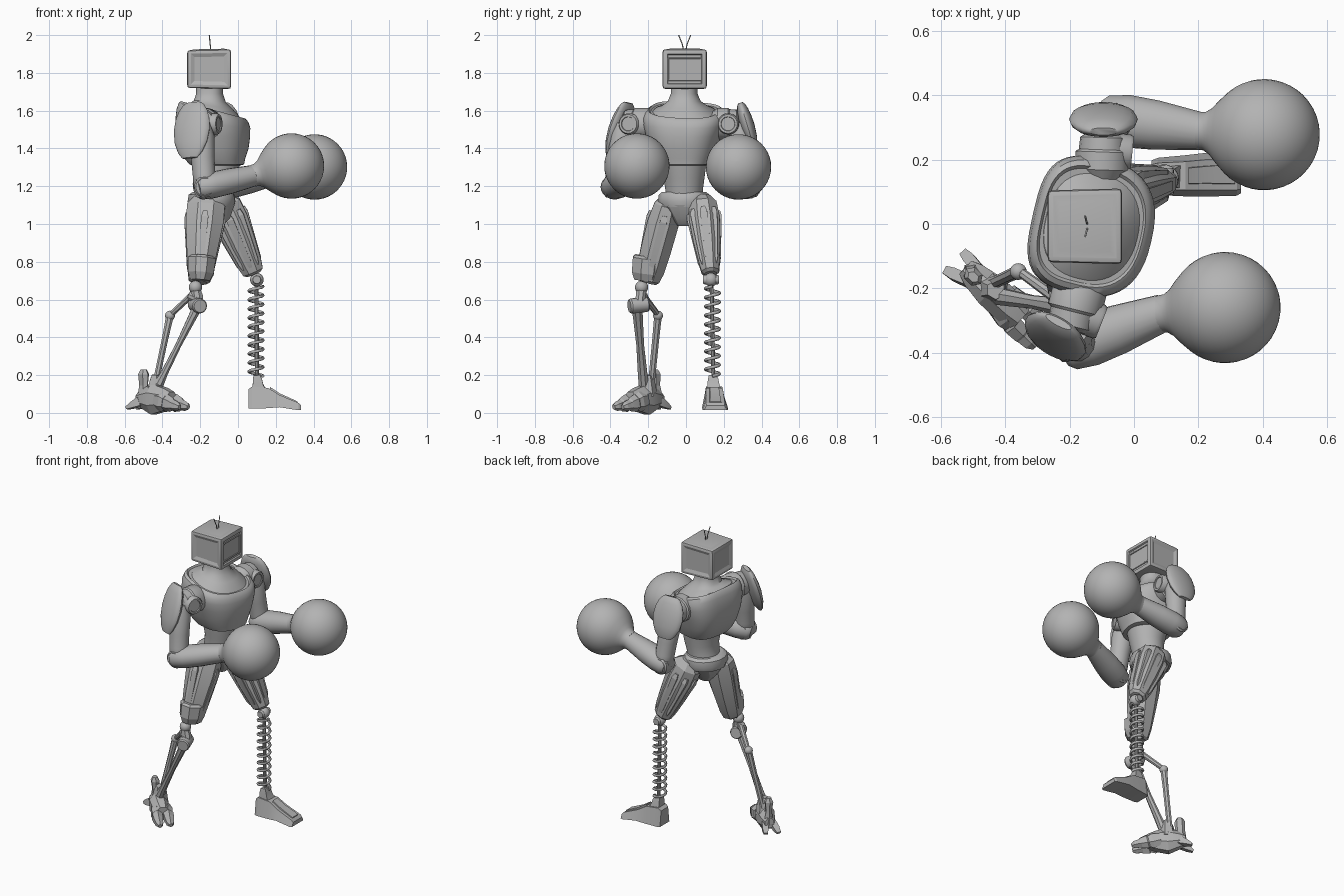
import bpy, bmesh, math
from mathutils import Vector as V

cube = bpy.data.objects.get("Cube")
if cube:
    bpy.data.objects.remove(cube, do_unlink=True)

grey = bpy.data.materials.new("plain_grey")
grey.use_nodes = True
COLOR = (0.45, 0.45, 0.45, 1)
grey.diffuse_color = COLOR
grey.node_tree.nodes["Principled BSDF"].inputs["Base Color"].default_value = COLOR
X, Y, Z = V((1, 0, 0)), V((0, 1, 0)), V((0, 0, 1))


def finish(name, bm, angle=35):
    bmesh.ops.recalc_face_normals(bm, faces=bm.faces)
    me = bpy.data.meshes.new(name)
    bm.to_mesh(me)
    bm.free()
    me.shade_smooth()
    me.set_sharp_from_angle(angle=math.radians(angle))
    me.materials.append(grey)
    ob = bpy.data.objects.new(name, me)
    bpy.context.collection.objects.link(ob)
    return ob


def skin(name, rings, angle=35):
    """Join rings of points into a capped surface."""
    bm = bmesh.new()
    vs = [[bm.verts.new(p) for p in r] for r in rings]
    n = len(rings[0])
    for a, b in zip(vs, vs[1:]):
        for i in range(n):
            bm.faces.new((a[i], a[(i + 1) % n], b[(i + 1) % n], b[i]))
    bm.faces.new(vs[0])
    bm.faces.new(vs[-1])
    return finish(name, bm, angle)


def ring(c, u, v, ru, rv, n, turn=0.0):
    angles = [2 * math.pi * (i + turn) / n for i in range(n)]
    return [c + u * (ru * math.cos(a)) + v * (rv * math.sin(a)) for a in angles]


def limb(name, a, b, profile, n=8, w=X, angle=35):
    """Loft from a to b; profile holds (fraction, radius along w, other radius)."""
    a, b = V(a), V(b)
    d = (b - a).normalized()
    v = d.cross(w).normalized()
    u = v.cross(d)
    turn = 0.5 if n <= 8 else 0
    return skin(name, [ring(a + (b - a) * t, u, v, r, s, n, turn) for t, r, s in profile], angle)


def rod(name, a, b, r, n=16, w=X):
    return limb(name, a, b, [(0, r * .85, r * .85), (.08, r, r), (.92, r, r), (1, r * .85, r * .85)], n, w)


def tube(name, pts, r, n=6):
    pts = [V(p) for p in pts]
    rings = []
    for i, p in enumerate(pts):
        d = (pts[min(i + 1, len(pts) - 1)] - pts[max(i - 1, 0)]).normalized()
        u = d.cross(V((.3, .2, 1))).normalized()
        rings.append(ring(p, u, d.cross(u), r, r, n))
    return skin(name, rings, 60)


def ball(name, c, r):
    bm = bmesh.new()
    bmesh.ops.create_uvsphere(bm, u_segments=24, v_segments=14, radius=r)
    bmesh.ops.translate(bm, verts=bm.verts, vec=c)
    return finish(name, bm)


# Torso: horizontal rings turned with the shoulders, squarer at the back
fwd, side = V((.97, -.22, 0)), V((.22, .97, 0))


def body(name, rows, n=48, angle=35, square=1.0):
    rings = []
    for z, cx, f, s, tilt in rows:
        pts = []
        for i in range(n):
            a = 2 * math.pi * i / n
            c, q = math.cos(a), math.sin(a)
            k = square if c < 0 else (1 + square) / 2
            p = V((cx, -.01, z)) + fwd * math.copysign(f * abs(c) ** k, c) + side * math.copysign(s * abs(q) ** k, q)
            pts.append(p + Z * (tilt * (p.x - cx)))
        rings.append(pts)
    return skin(name, rings, angle)


body("waist", [(1.12, -.13, .10, .10, 0), (1.18, -.12, .098, .10, 0), (1.24, -.11, .105, .108, 0),
               (1.33, -.11, .125, .12, 0)])
body("chest", [(1.31, -.11, .12, .12, 0), (1.315, -.11, .14, .14, 0), (1.345, -.12, .155, .158, 0),
               (1.40, -.125, .178, .178, 0), (1.47, -.13, .19, .2, -.05), (1.53, -.13, .19, .215, -.12),
               (1.57, -.13, .183, .215, -.2), (1.595, -.13, .172, .203, -.25), (1.604, -.13, .162, .186, -.27),
               (1.594, -.13, .155, .177, -.27)], square=.62)
body("neck_base", [(1.58, -.13, .156, .18, -.27), (1.602, -.135, .142, .16, -.24), (1.625, -.14, .11, .118, -.14),
                   (1.65, -.148, .083, .086, -.06), (1.69, -.15, .07, .07, 0), (1.73, -.15, .07, .07, 0)], square=.8)
body("belt", [(1.09, -.14, .12, .13, 0), (1.12, -.14, .128, .143, 0), (1.155, -.14, .122, .138, 0),
              (1.17, -.135, .105, .12, 0)], 16)
body("pelvis", [(.99, -.13, .05, .035, 0), (1.03, -.13, .09, .06, 0), (1.10, -.135, .12, .125, 0)], 12, 25)

# Boxy head: shallow panels around, a framed screen on the face
bm = bmesh.new()
bmesh.ops.create_cube(bm, size=1)
for v in bm.verts:
    k = 1 if v.co.x > 0 else .95
    v.co = V((v.co.x * .232 - .153, v.co.y * .235 * k - .007, v.co.z * .21 * k + 1.82))
bmesh.ops.bevel(bm, geom=bm.edges[:], offset=.016, segments=2, profile=.6, affect='EDGES')
bm.normal_update()
for f in [f for f in bm.faces if f.calc_area() > .02 and f.normal.z > -.5]:
    if f.normal.x > .5:
        bmesh.ops.inset_region(bm, faces=[f], thickness=.014, depth=0)
        bmesh.ops.inset_region(bm, faces=[f], thickness=.006, depth=-.008)
    else:
        bmesh.ops.inset_region(bm, faces=[f], thickness=.004, depth=0)
        bmesh.ops.inset_region(bm, faces=[f], thickness=.026, depth=.004 if f.normal.z > .5 else -.008)
finish("head", bm, 20)


def plate(name, lo, hi):
    bm = bmesh.new()
    bmesh.ops.create_cube(bm, size=1)
    lo, hi = V(lo), V(hi)
    for v in bm.verts:
        v.co = (lo + hi) / 2 + v.co * (hi - lo)
    bmesh.ops.bevel(bm, geom=bm.edges[:], offset=.002, segments=1, affect='EDGES')
    return finish(name, bm, 25)


for z in (1.762, 1.878):
    plate("screen_rail", (-.052, -.097, z - .004), (-.04, .083, z + .004))
for y in (-.094, .08):
    plate("screen_post", (-.052, y - .004, 1.76), (-.04, y + .004, 1.88))
for s in (-1, 1):
    tube("antenna", [(-.145, -.007 + s * .005, 1.91), (-.147, -.007 + s * .012, 1.95),
                     (-.152, -.007 + s * .032, 2.0)], .003)


# Arms, each with shoulder, shield pad, upper arm, forearm and glove
def arm(tag, root, shoulder, elbow, wrist, glove, face, pad_top, pad_low, pad_w):
    root, shoulder, elbow, wrist, glove, face = map(V, (root, shoulder, elbow, wrist, glove, face))
    limb(tag + "_shoulder", root, shoulder,
         [(0, .06, .065), (.2, .085, .085), (.6, .085, .085), (.65, .075, .078), (.92, .072, .075), (1, .055, .055)], 16)
    hub = shoulder.lerp(root, .35)
    limb(tag + "_shoulder_disc", hub, hub + face.normalized() * .092,
         [(0, .056, .056), (.9, .056, .056), (1, .05, .05), (1, .038, .038), (.94, .036, .036)], 24, Z)
    limb(tag + "_upper_arm", shoulder, elbow,
         [(0, .055, .055), (.2, .07, .065), (.55, .062, .06), (.8, .06, .058), (1, .06, .06), (1.08, .04, .045)], 14)
    rod(tag + "_elbow_pin", elbow + Y * -.055, elbow + Y * .055, .057)
    limb(tag + "_forearm", elbow, wrist,
         [(-.17, .055, .05), (-.1, .072, .063), (.15, .082, .07), (.5, .077, .068), (1.05, .058, .056)], 20, Y)
    axis = glove - wrist
    length, r = axis.length, .173
    prof = [(0, .045), (0, .058), (.1, .06), (.2, .074), (.3, .098)]
    for i in range(17):
        a = math.radians(48 + 131.5 * i / 16)
        prof.append((1 - r * math.cos(a) / length, r * math.sin(a)))
    limb(tag + "_glove", wrist, glove, [(t, q, q) for t, q in prof], 40, Y)
    limb(tag + "_shoulder_pad", pad_top, pad_low,
         [(0, .045, .012), (.05, .065, .022), (.15, .085, .03), (.3, .101, .036), (.5, .107, .038),
          (.72, .097, .033), (.9, .072, .023), (1, .045, .01)], 20, pad_w, 40)


arm("right", (-.16, -.17, 1.53), (-.2, -.33, 1.53), (-.175, -.375, 1.197), (.08, -.28, 1.255), (.283, -.26, 1.307),
    (.9, -.35, 0), (-.235, -.305, 1.642), (-.255, -.398, 1.35), V((.87, -.5, 0)))
arm("left", (-.1, .14, 1.53), (-.095, .28, 1.53), (-.06, .325, 1.2), (.2, .29, 1.265), (.405, .278, 1.302),
    (1, -.1, 0), (-.095, .288, 1.642), (-.095, .365, 1.39), X)


# Thighs: faceted armour, the left one with raised strips
def thigh(tag, hip, knee, prof, strips):
    hip, knee = V(hip), V(knee)
    limb(tag + "_thigh", hip, knee, prof, 8, X, 15)
    d = (knee - hip).normalized()
    v = d.cross(X).normalized()
    u = v.cross(d)
    for i in strips:
        a = math.pi * i / 4
        off = [u * (p[1] * .87 * math.cos(a)) + v * (p[2] * .87 * math.sin(a)) for p in (prof[2], prof[-2])]
        limb(tag + "_thigh_strip", hip.lerp(knee, .2) + off[0], hip.lerp(knee, .9) + off[1],
             [(0, .015, .015), (.1, .027, .027), (.9, .021, .021), (1, .012, .012)], 4, X, 15)


thigh("right", (-.165, -.085, 1.14), (-.205, -.205, .69),
      [(0, .07, .05), (.1, .108, .078), (.3, .108, .09), (.6, .09, .087), (.85, .074, .08), (.97, .062, .066),
       (1, .045, .05)], (0, 2, 4))
limb("right_knee_guard", (-.19, -.195, .83), (-.2, -.21, .7),
     [(0, .06, .08), (.1, .08, .092), (.7, .074, .088), (1, .055, .07)], 8, X, 15)
thigh("left", (-.09, .085, 1.14), (.085, .13, .735),
      [(0, .05, .05), (.1, .095, .08), (.3, .1, .088), (.6, .087, .077), (.85, .072, .06), (.97, .06, .05),
       (1, .042, .035)], range(8))

# Left lower leg: knee, coil spring and wedge foot
ball("left_knee", (.1, .132, .705), .036)
rod("left_knee_pin", (.1, .09, .705), (.1, .175, .705), .024)
rod("left_spring_rod", (.098, .135, .7), (.1, .145, .18), .011, 10)
turns, steps = 10, 18
tube("left_spring", [(.095 + .037 * math.cos(2 * math.pi * i / steps), .14 + .037 * math.sin(2 * math.pi * i / steps),
                      .195 + .475 * i / (turns * steps)) for i in range(turns * steps + 1)], .0085)
limb("left_ankle", (.1, .142, .2), (.11, .148, .11),
     [(0, .025, .03), (.3, .035, .04), (.6, .04, .045), (1, .062, .055)], 4, X, 20)


def section(x, y, z0, z1, bottom, top):
    return [V((x, y - bottom, z0)), V((x, y + bottom, z0)), V((x, y + top, z1)), V((x, y - top, z1))]


skin("left_foot", [section(.055, .148, .022, .125, .05, .037), section(.075, .148, .022, .14, .058, .042),
                   section(.16, .15, .025, .132, .064, .044), section(.22, .153, .03, .095, .068, .047),
                   section(.32, .156, .014, .053, .068, .05), section(.333, .156, .014, .04, .06, .047)], 15)
skin("left_foot_panel", [section(.17, .15, .1, .137, .03, .024), section(.222, .153, .06, .103, .032, .026),
                         section(.315, .156, .03, .061, .036, .03)], 15)

# Right lower leg: knee and twin struts
ball("right_knee", (-.225, -.235, .665), .035)
limb("right_knee_bracket", (-.225, -.235, .66), (-.21, -.245, .57),
     [(0, .025, .03), (.5, .035, .028), (1, .03, .03)], 8)
rod("right_joint", (-.23, -.2, .575), (-.2, -.3, .565), .04)
rod("right_link", (-.21, -.245, .6), (-.255, -.225, .625), .028, 10, Y)
limb("right_shin", (-.21, -.26, .57), (-.42, -.225, .15),
     [(0, .028, .032), (.15, .024, .028), (.5, .017, .022), (.85, .02, .027), (1, .028, .028)], 8, X, 20)
limb("right_strut_top", (-.25, -.225, .62), (-.36, -.145, .515), [(0, .018, .018), (1, .015, .015)], 8, Y)
ball("right_strut_joint", (-.36, -.148, .515), .026)
limb("right_strut", (-.36, -.148, .515), (-.44, -.185, .14),
     [(0, .022, .022), (.3, .018, .02), (.9, .017, .019), (1, .022, .022)], 8, X, 20)

# Right foot: narrow segmented body turned outward, with paired toes and heel spurs
across = V((.707, .707, 0))
limb("right_foot_core", (-.525, -.135, .075), (-.35, -.295, .07),
     [(0, .03, .035), (.15, .045, .055), (.45, .058, .088), (.8, .058, .065), (1, .045, .045)], 8, across, 15)
limb("right_ankle", (-.43, -.205, .2), (-.44, -.2, .09), [(0, .03, .03), (.3, .04, .038), (1, .055, .05)], 6, X, 15)
limb("right_heel_post", (-.5, -.165, .23), (-.5, -.155, .06),
     [(0, .015, .02), (.15, .028, .033), (.5, .02, .03), (1, .038, .038)], 6, across, 15)
for s in (-1, 1):
    base = V((-.41, -.235, .07)) + across * (s * .035)
    limb("right_toe", base, V((-.3, -.345, .035)) + across * (s * .033),
         [(0, .026, .045), (.3, .036, .055), (.45, .03, .042), (.5, .036, .048), (.75, .033, .038),
          (.8, .03, .03), (1, .026, .025), (1.13, .012, .014)], 6, across, 15)
    limb("right_heel_spur", V((-.5, -.16, .06)) + across * (s * .025), V((-.56, -.115, .025)) + across * (s * .04),
         [(0, .024, .035), (.6, .026, .022), (1, .018, .01)], 4, across, 15)
